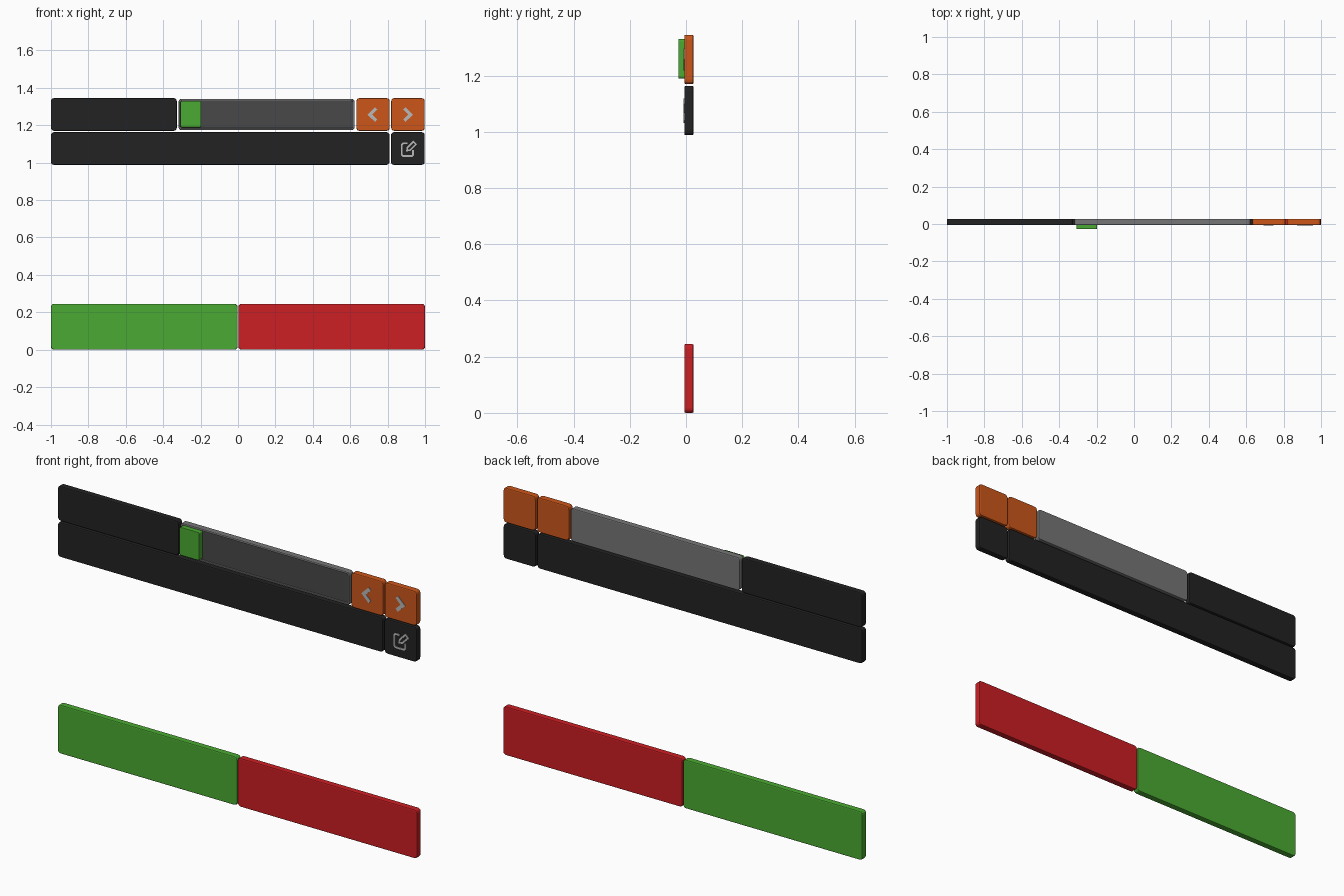
import bpy, bmesh, math
from mathutils import Vector

if "Cube" in bpy.data.objects:
    bpy.data.objects.remove(bpy.data.objects["Cube"])

FRONT, BACK = -0.006, 0.027


def material(name, rgb):
    m = bpy.data.materials.new(name)
    m.diffuse_color = [((c / 255 + 0.055) / 1.055) ** 2.4 for c in rgb] + [1]
    m.use_nodes = True
    m.node_tree.nodes["Principled BSDF"].inputs["Base Color"].default_value = m.diffuse_color
    return m


BLACK = material("black", (34, 34, 34))
GREEN = material("green", (74, 170, 50))
RED = material("red", (204, 30, 36))
ORANGE = material("orange", (204, 86, 26))
FRAME = material("frame_grey", (118, 118, 118))
FLOOR = material("floor_grey", (72, 72, 72))
ICON = material("icon_grey", (185, 185, 185))


def finish(name, bm, mats):
    bmesh.ops.recalc_face_normals(bm, faces=bm.faces)
    me = bpy.data.meshes.new(name)
    bm.to_mesh(me)
    bm.free()
    for m in mats:
        me.materials.append(m)
    ob = bpy.data.objects.new(name, me)
    bpy.context.collection.objects.link(ob)
    return ob


def plate(name, x0, x1, z0, z1, mat, y0=FRONT, y1=BACK, r=0.016, edge=0.005, floor=None):
    """Rounded rectangular tile with softened rims, optionally a recessed front."""
    bm = bmesh.new()
    pts = []
    for cx, cz, a in ((x1 - r, z1 - r, 0), (x0 + r, z1 - r, 90),
                      (x0 + r, z0 + r, 180), (x1 - r, z0 + r, 270)):
        for k in range(4):
            t = math.radians(a + 30 * k)
            pts.append((cx + r * math.cos(t), y0, cz + r * math.sin(t)))
    face = bm.faces.new([bm.verts.new(p) for p in pts])
    ext = bmesh.ops.extrude_face_region(bm, geom=[face], use_keep_orig=True)
    bmesh.ops.translate(bm, vec=(0, y1 - y0, 0),
                        verts=[g for g in ext["geom"] if isinstance(g, bmesh.types.BMVert)])
    caps = [f for f in bm.faces if len(f.verts) > 4]
    rims = list({e for f in caps for e in f.edges})
    bmesh.ops.bevel(bm, geom=rims, offset=edge, segments=2, profile=0.5, affect='EDGES')
    if floor:
        bmesh.ops.recalc_face_normals(bm, faces=bm.faces)
        top = min((f for f in bm.faces if len(f.verts) > 4),
                  key=lambda f: f.calc_center_median().y)
        bmesh.ops.inset_region(bm, faces=[top], thickness=0.004)
        bmesh.ops.inset_region(bm, faces=[top], thickness=0.001, depth=-0.006)
        top.material_index = 1
    return finish(name, bm, [mat] + ([floor] if floor else []))


def stroke(name, pts, w=0.012, closed=False):
    """Flat raised line with mitred corners, drawn in the front plane."""
    p = [Vector(q) for q in pts]
    n = len(p)
    bm = bmesh.new()
    rings = []
    for i in range(n):
        d = []
        if closed or i > 0:
            d.append((p[i] - p[i - 1]).normalized())
        if closed or i < n - 1:
            d.append((p[(i + 1) % n] - p[i]).normalized())
        t = sum(d, Vector((0, 0))).normalized()
        m = Vector((-t.y, t.x))
        m *= w / 2 / m.dot(Vector((-d[0].y, d[0].x)))
        rings.append([bm.verts.new((q.x, y, q.y)) for q, y in
                      ((p[i] + m, FRONT - 0.003), (p[i] - m, FRONT - 0.003),
                       (p[i] - m, FRONT + 0.003), (p[i] + m, FRONT + 0.003))])
    for i in range(n if closed else n - 1):
        a, b = rings[i], rings[(i + 1) % n]
        for k in range(4):
            bm.faces.new((a[k], a[(k + 1) % 4], b[(k + 1) % 4], b[k]))
    if not closed:
        bm.faces.new(rings[0])
        bm.faces.new(rings[-1])
    return finish(name, bm, [ICON])


# Lower pair of large buttons
plate("accept_button", -1, -0.002, 0, 0.245, GREEN)
plate("cancel_button", 0.002, 1, 0, 0.245, RED)

# Upper rows of panels
plate("label_panel", -1, -0.327, 1.17, 1.345, BLACK)
plate("text_panel", -1, 0.81, 0.988, 1.163, BLACK)
plate("edit_button", 0.818, 0.998, 0.988, 1.163, BLACK)
plate("previous_button", 0.633, 0.811, 1.17, 1.345, ORANGE)
plate("next_button", 0.819, 0.998, 1.17, 1.345, ORANGE)

# Slider tray and its handle
plate("slider_tray", -0.318, 0.624, 1.174, 1.341, FRAME, floor=FLOOR)
plate("slider_handle", -0.307, -0.197, 1.189, 1.33, GREEN, y0=-0.027, y1=0.002,
      r=0.008, edge=0.002)

# Arrow icons
for name, cx, s in (("left_arrow", 0.722, 1), ("right_arrow", 0.906, -1)):
    stroke(name, [(cx + s * 0.017, 1.29), (cx - s * 0.017, 1.257), (cx + s * 0.017, 1.224)], 0.018)

# Edit icon: open page and pencil outline
stroke("page_outline", [(0.905, 1.103), (0.882, 1.103), (0.876, 1.097), (0.876, 1.042),
                        (0.882, 1.036), (0.93, 1.036), (0.936, 1.042), (0.936, 1.068)], 0.009)
stroke("pencil_outline", [(0.903, 1.064), (0.92, 1.067), (0.952, 1.099), (0.938, 1.113),
                          (0.906, 1.081)], 0.008, closed=True)
